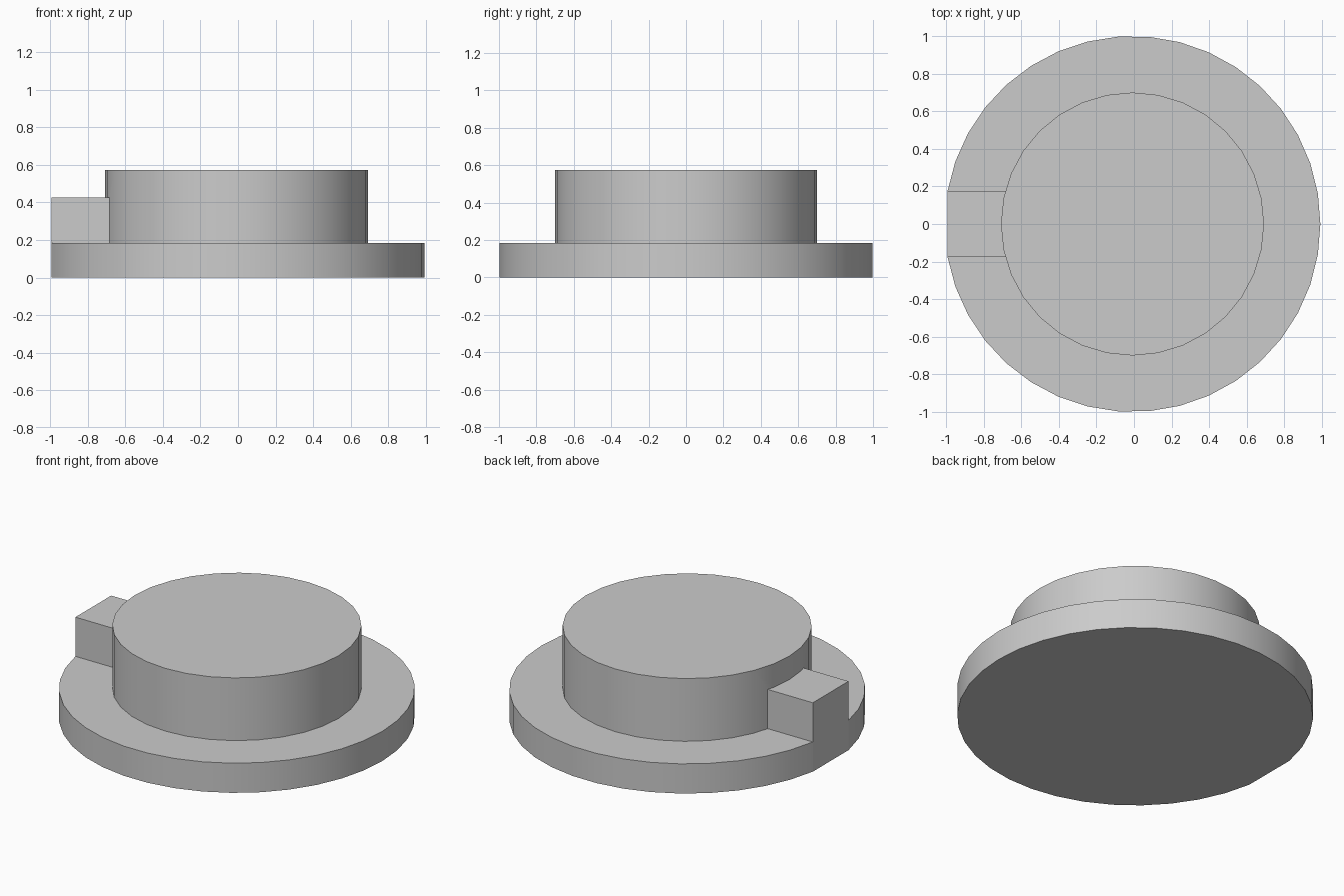
import bpy
import bmesh
from math import asin, cos, sin, pi

if "Cube" in bpy.data.objects:
    bpy.data.objects.remove(bpy.data.objects["Cube"], do_unlink=True)

CENTRE_X = -0.008      # axis of the round parts
HALF_KEY = 0.175       # half width of the key block and of the flange flat
FLAT_X = -0.992        # plane of the flat side

grey = bpy.data.materials.new("light grey")
grey.use_nodes = True
colour = (0.6, 0.6, 0.6, 1)
grey.diffuse_color = colour
grey.node_tree.nodes["Principled BSDF"].inputs["Base Color"].default_value = colour


def prism(name, outline, bottom, top):
    """Extrude a flat outline upwards into a closed solid."""
    bm = bmesh.new()
    base = bm.faces.new([bm.verts.new((x, y, bottom)) for x, y in outline])
    cap = bmesh.ops.extrude_face_region(bm, geom=[base])["geom"]
    moved = [v for v in cap if isinstance(v, bmesh.types.BMVert)]
    bmesh.ops.translate(bm, verts=moved, vec=(0, 0, top - bottom))
    bmesh.ops.recalc_face_normals(bm, faces=bm.faces)
    mesh = bpy.data.meshes.new(name)
    bm.to_mesh(mesh)
    bm.free()
    mesh.materials.append(grey)
    obj = bpy.data.objects.new(name, mesh)
    bpy.context.collection.objects.link(obj)
    return obj


def arc(radius, start, end, steps, count):
    """Points along an arc round the main axis."""
    angles = [start + (end - start) * i / steps for i in range(count)]
    return [(CENTRE_X + radius * cos(a), radius * sin(a)) for a in angles]


# Flange: round disc with one flat on the right side
limit = pi - asin(HALF_KEY)
flange = prism("flanged_plug", arc(1, -limit, limit, 36, 37), 0, 0.184)

# Boss: round drum on the flange
boss = prism("boss", arc(0.7, 0, 2 * pi, 32, 32), 0.1, 0.573)

# Key block: reaches from the flat into the boss
flat_x = flange.data.vertices[0].co.x
key = prism("key_block", [(flat_x, -HALF_KEY), (-0.5, -HALF_KEY),
                          (-0.5, HALF_KEY), (flat_x, HALF_KEY)], 0.1, 0.427)

# Join into one clean solid
bpy.ops.object.select_all(action="DESELECT")
bpy.context.view_layer.objects.active = flange
flange.select_set(True)
for part in (boss, key):
    union = flange.modifiers.new("join_" + part.name, "BOOLEAN")
    union.operation = "UNION"
    union.solver = "EXACT"
    union.object = part
    bpy.ops.object.modifier_apply(modifier=union.name)
    bpy.data.objects.remove(part, do_unlink=True)

# Smooth round walls, crisp edges at the rims and the flat
bpy.ops.object.shade_smooth_by_angle(angle=0.21)
